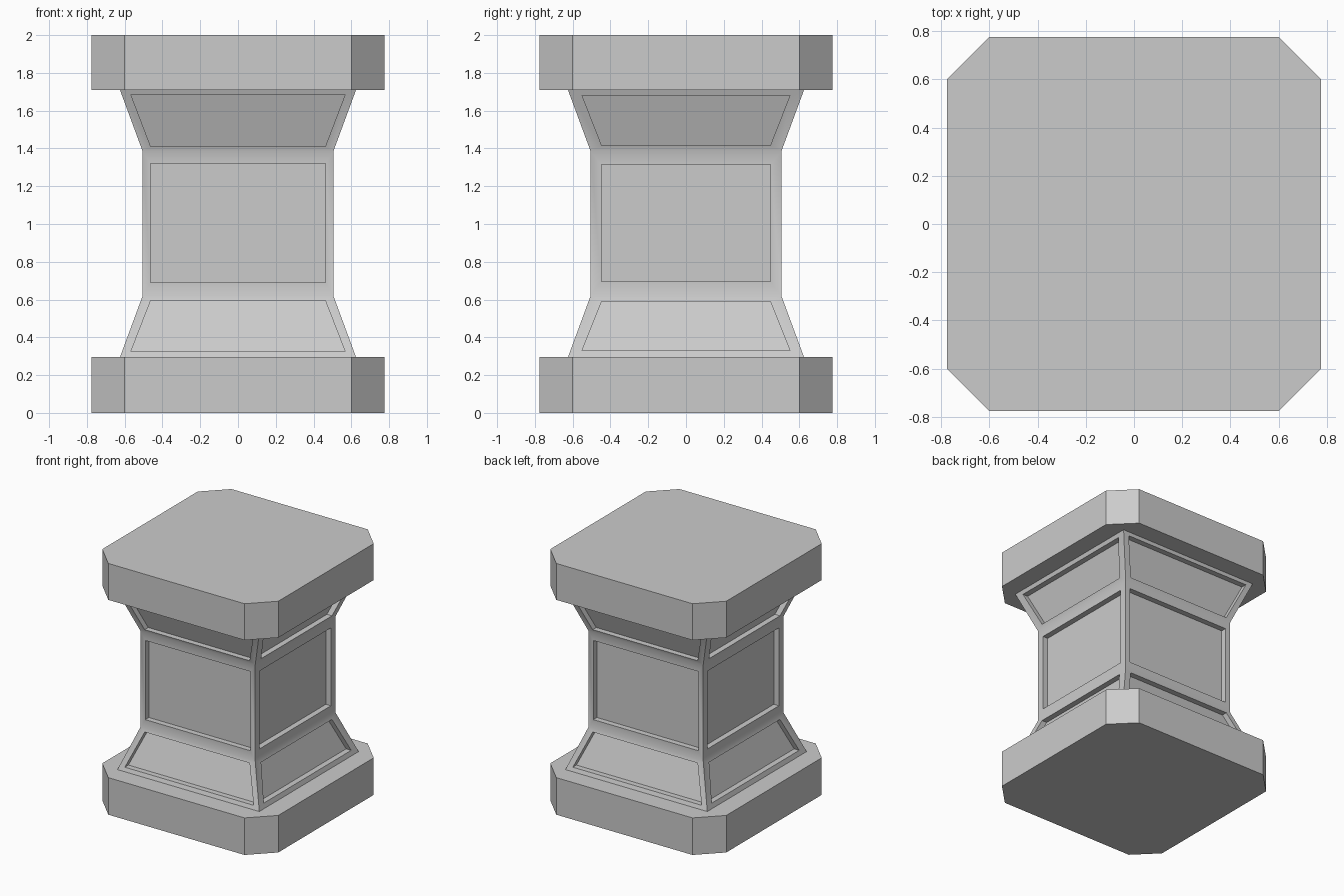
import bpy, bmesh
from math import pi
from mathutils import Matrix, Vector

if "Cube" in bpy.data.objects:
    bpy.data.objects.remove(bpy.data.objects["Cube"])


def make_object(name, bm):
    mesh = bpy.data.meshes.new(name)
    bm.to_mesh(mesh)
    bm.free()
    obj = bpy.data.objects.new(name, mesh)
    bpy.context.collection.objects.link(obj)
    return obj


# Square slabs with clipped corners
def slab(name, z0, z1, half=0.775, flat=0.6):
    bm = bmesh.new()
    outline = [(flat, -half), (half, -flat), (half, flat), (flat, half),
               (-flat, half), (-half, flat), (-half, -flat), (-flat, -half)]
    base = bm.faces.new([bm.verts.new((x, y, z0)) for x, y in outline])
    ext = bmesh.ops.extrude_face_region(bm, geom=[base], use_keep_orig=True)
    top = [v for v in ext["geom"] if isinstance(v, bmesh.types.BMVert)]
    bmesh.ops.translate(bm, verts=top, vec=(0, 0, z1 - z0))
    bmesh.ops.recalc_face_normals(bm, faces=bm.faces)
    return make_object(name, bm)


slab("base_slab", 0.0, 0.295)
slab("top_slab", 1.71, 2.0)

# Shaft: flared square column, every face framed around a recessed panel
RINGS = [(0.295, 0.625), (0.62, 0.505), (1.385, 0.505), (1.71, 0.625)]
DEPTH = 0.045
# panels per side: (bottom z, bottom half width, top z, top half width)
FRONT = [(0.325, 0.567, 0.595, 0.462), (0.69, 0.463, 1.32, 0.463),
         (1.41, 0.462, 1.685, 0.567)]
SIDE = [(0.33, 0.55, 0.59, 0.446), (0.695, 0.448, 1.315, 0.448),
        (1.415, 0.446, 1.68, 0.55)]


def framed_face(bm, rot, low, high, panel):
    (z0, h0), (z1, h1) = low, high
    pz0, w0, pz1, w1 = panel

    def loop(za, wa, zb, wb, inset):
        def pt(x, z):
            y = h0 + (h1 - h0) * (z - z0) / (z1 - z0) - inset
            return bm.verts.new(rot @ Vector((x, -y, z)))
        return [pt(-wa, za), pt(wa, za), pt(wb, zb), pt(-wb, zb)]

    outer = loop(z0, h0, z1, h1, 0)
    rim = loop(pz0, w0, pz1, w1, 0)
    back = loop(pz0, w0, pz1, w1, DEPTH)
    for a, b in ((outer, rim), (rim, back)):
        for i in range(4):
            j = (i + 1) % 4
            bm.faces.new((a[i], a[j], b[j], b[i]))
    bm.faces.new(back)


bm = bmesh.new()
for k in range(4):
    rot = Matrix.Rotation(k * pi / 2, 3, 'Z')
    for i, panel in enumerate(SIDE if k % 2 else FRONT):
        framed_face(bm, rot, RINGS[i], RINGS[i + 1], panel)
bmesh.ops.remove_doubles(bm, verts=bm.verts, dist=0.0005)
shaft = make_object("panelled_shaft", bm)

# Soft creases where the flares meet the straight part
bpy.context.view_layer.objects.active = shaft
shaft.select_set(True)
bpy.ops.object.shade_smooth_by_angle(angle=pi / 6)
